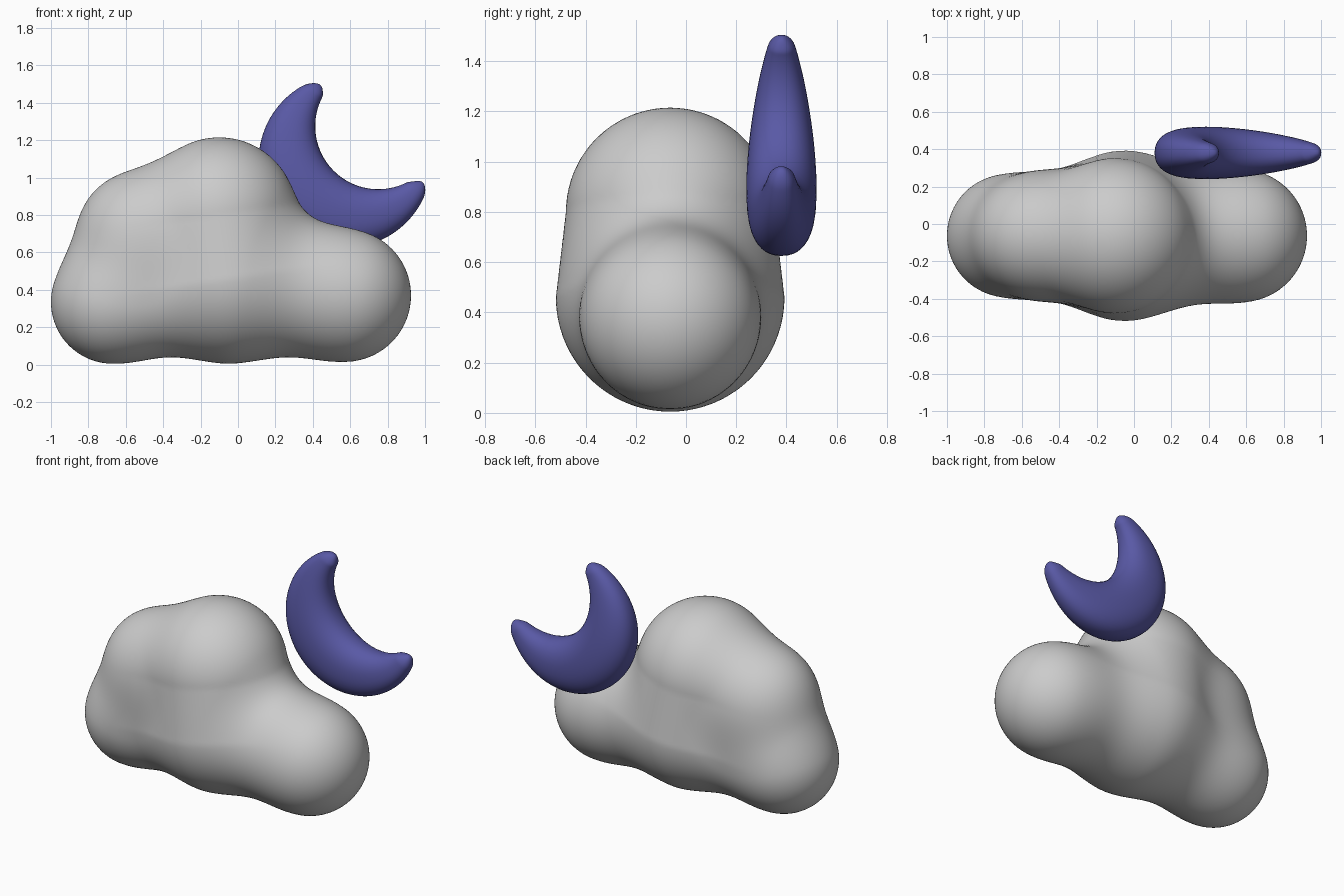
import bpy, bmesh, math
from mathutils import Vector

if "Cube" in bpy.data.objects:
    bpy.data.objects.remove(bpy.data.objects["Cube"])

# Cloud lobes: start, end, start radius, end radius, blend width
Y = -0.063
LOBES = [
    ((-0.05, Y, 0.46), (-0.10, Y, 0.80), 0.455, 0.415, 0.0),   # tall middle
    ((-0.67, Y, 0.335), (-0.67, Y, 0.335), 0.33, 0.33, 0.33),  # lower left
    ((0.57, Y, 0.37), (0.57, Y, 0.37), 0.355, 0.355, 0.33),    # right
    ((-0.54, Y, 0.715), (-0.54, Y, 0.715), 0.31, 0.31, 0.22),  # upper left
]
LOBES = [(Vector(a), Vector(b) - Vector(a), r, q, k) for a, b, r, q, k in LOBES]


def cloud_distance(p):
    """Smoothly blended distance to all lobes."""
    d = None
    for a, axis, r, q, k in LOBES:
        t = 0.0
        if axis.length_squared > 0:
            t = min(1.0, max(0.0, (p - a).dot(axis) / axis.length_squared))
        e = (p - a - axis * t).length - (r + (q - r) * t)
        if d is None:
            d = e
        else:
            h = max(k - abs(d - e), 0.0)
            d = min(d, e) - h * h / (4 * k)
    return d


def finish(name, bm):
    bmesh.ops.recalc_face_normals(bm, faces=bm.faces)
    for f in bm.faces:
        f.smooth = True
    mesh = bpy.data.meshes.new(name)
    bm.to_mesh(mesh)
    bm.free()
    obj = bpy.data.objects.new(name, mesh)
    bpy.context.collection.objects.link(obj)
    return obj


# Cloud: a ball whose points are pushed out to the blended surface
bm = bmesh.new()
bmesh.ops.create_icosphere(bm, subdivisions=6, radius=1)
centre = Vector((-0.05, Y, 0.52))
for v in bm.verts:
    ray = Vector((v.co.x, v.co.y * 0.5, v.co.z * 0.65)).normalized()
    lo, hi = 0.0, 1.5
    for _ in range(18):
        mid = (lo + hi) / 2
        if cloud_distance(centre + ray * mid) < 0:
            lo = mid
        else:
            hi = mid
    v.co = centre + ray * lo
finish("cloud", bm)


# Crescent moon: oval rings spanning an outer and an inner arc
def arc(cx, cz, r, deg):
    a = math.radians(deg)
    return Vector((cx + r * math.cos(a), 0.38, cz + r * math.sin(a)))


def soft(x):
    return math.copysign(abs(x) ** 0.88, x)


bm = bmesh.new()
RINGS, SIDES, CAP = 96, 40, 0.045
rings = []
for i in range(1, RINGS):
    s = (1 - math.cos(math.pi * i / RINGS)) / 2
    outer = arc(0.573, 1.088, 0.463, 110 + 235 * s)
    inner = arc(0.75, 1.275, 0.337, 146 + 157 * s)
    end = min(s, 1 - s)
    cap = math.sqrt(1 - (1 - end / CAP) ** 2) if end < CAP else 1.0
    mid, half = (outer + inner) / 2, (outer - inner) / 2 * cap
    thick = (0.04 + 0.10 * math.sin(math.pi * s)) * cap
    ring = []
    for j in range(SIDES):
        a = 2 * math.pi * j / SIDES
        p = mid + half * soft(math.cos(a)) + Vector((0, thick * soft(math.sin(a)), 0))
        ring.append(bm.verts.new(p))
    rings.append(ring)
for r0, r1 in zip(rings, rings[1:]):
    for j in range(SIDES):
        k = (j + 1) % SIDES
        bm.faces.new((r0[j], r0[k], r1[k], r1[j]))
bm.faces.new(rings[0])
bm.faces.new(rings[-1])
moon = finish("crescent_moon", bm)

mat = bpy.data.materials.new("night_blue")
mat.diffuse_color = (0.10, 0.10, 0.38, 1)
mat.use_nodes = True
mat.node_tree.nodes["Principled BSDF"].inputs["Base Color"].default_value = mat.diffuse_color
moon.data.materials.append(mat)
